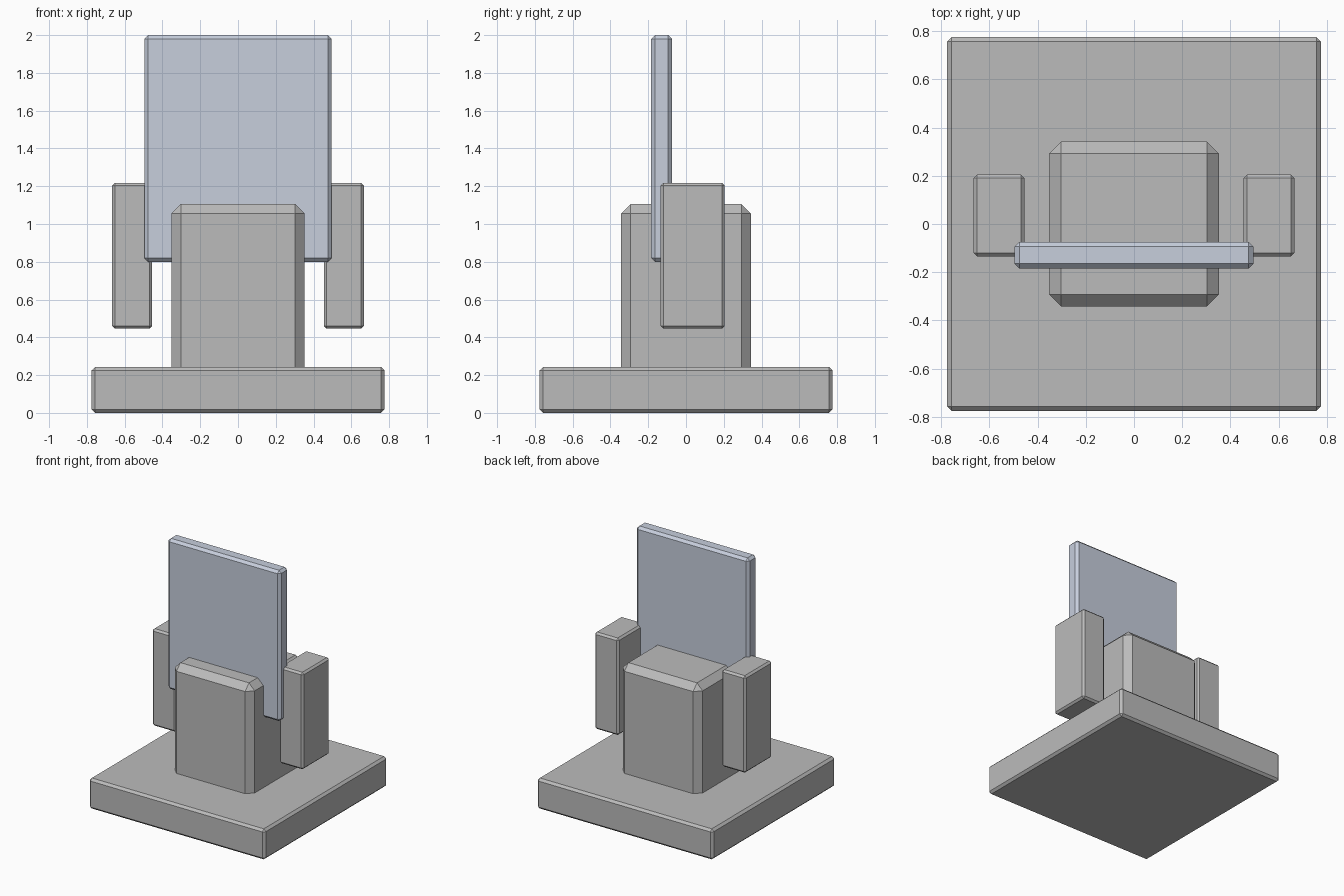
import bpy

if "Cube" in bpy.data.objects:
    bpy.data.objects.remove(bpy.data.objects["Cube"])


def material(name, rgb):
    m = bpy.data.materials.new(name)
    m.diffuse_color = (*rgb, 1.0)
    m.use_nodes = True
    m.node_tree.nodes["Principled BSDF"].inputs["Base Color"].default_value = m.diffuse_color
    return m


STONE = material("stone_grey", (0.50, 0.50, 0.50))
PANEL = material("pale_blue_grey", (0.57, 0.62, 0.72))


def block(name, low, high, bevel, mat):
    """Chamfered box spanning two opposite corners."""
    centre = [(a + b) / 2 for a, b in zip(low, high)]
    bpy.ops.mesh.primitive_cube_add(size=1, location=centre)
    ob = bpy.context.object
    ob.name = name
    ob.scale = [b - a for a, b in zip(low, high)]
    bpy.ops.object.transform_apply(location=False, rotation=False, scale=True)
    ob.data.materials.append(mat)
    mod = ob.modifiers.new("chamfer", 'BEVEL')
    mod.width = bevel
    mod.segments = 1
    mod.limit_method = 'NONE'
    return ob


# Square base slab
block("base", (-0.775, -0.775, 0), (0.775, 0.775, 0.243), 0.018, STONE)

# Seat block, sunk into the base
block("seat", (-0.352, -0.343, 0.17), (0.352, 0.343, 1.106), 0.05, STONE)

# Armrests on both sides
for side, x in (("left", -0.56), ("right", 0.56)):
    block(side + "_armrest", (x - 0.106, -0.135, 0.446),
          (x + 0.106, 0.205, 1.218), 0.015, STONE)

# Tall upright panel
block("back_panel", (-0.496, -0.184, 0.80), (0.496, -0.074, 2.0), 0.02, PANEL)
